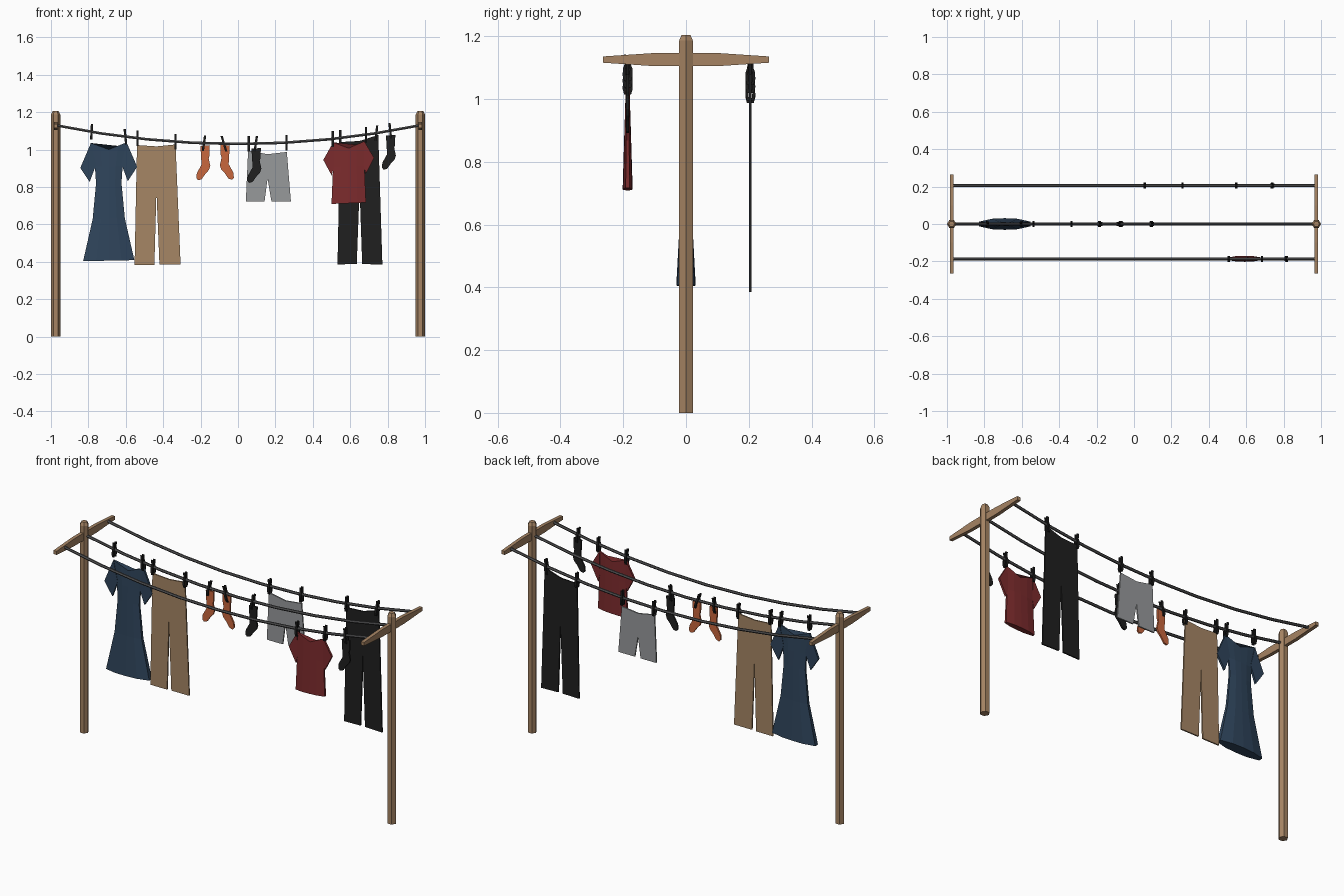
import bpy, bmesh, math
from mathutils import Vector

if "Cube" in bpy.data.objects:
    bpy.data.objects.remove(bpy.data.objects["Cube"])


def mat(name, r, g, b):
    m = bpy.data.materials.new(name)
    m.diffuse_color = (r, g, b, 1)
    m.use_nodes = True
    m.node_tree.nodes["Principled BSDF"].inputs["Base Color"].default_value = m.diffuse_color
    return m


WOOD = mat("wood", .38, .23, .125)
LINE = mat("line grey", .09, .09, .092)
CLIP = mat("peg black", .012, .012, .012)
BLACK = mat("black cloth", .014, .014, .014)
NAVY = mat("navy cloth", .028, .058, .105)
TAN = mat("tan cloth", .38, .24, .13)
RED = mat("red cloth", .2, .024, .026)
GREY = mat("grey cloth", .31, .32, .33)
ORANGE = mat("orange cloth", .58, .135, .048)


def finish(name, bm, material):
    bmesh.ops.recalc_face_normals(bm, faces=bm.faces)
    me = bpy.data.meshes.new(name)
    bm.to_mesh(me)
    bm.free()
    me.materials.append(material)
    ob = bpy.data.objects.new(name, me)
    bpy.context.collection.objects.link(ob)
    return ob


def loft(bm, rings):
    """Skin a list of point rings and cap both ends."""
    vs = [[bm.verts.new(p) for p in r] for r in rings]
    n = len(vs[0])
    for a, b in zip(vs, vs[1:]):
        for i in range(n):
            j = (i + 1) % n
            bm.faces.new((a[i], a[j], b[j], b[i]))
    bm.faces.new(vs[0])
    bm.faces.new(vs[-1])


def panel(name, pts, y, material, t=.004):
    """Flat cloth: an x,z outline with thickness."""
    bm = bmesh.new()
    loft(bm, [[(x, y + s * t, z) for x, z in pts] for s in (-1, 1)])
    return finish(name, bm, material)


def line_z(x):
    return 1.03 + .1 * (x / .975) ** 2


# posts and tapered crossarms
for side, sx in (("left", -.975), ("right", .975)):
    bm = bmesh.new()
    loft(bm, [[(sx + r * math.cos(k * math.pi / 3), r * math.sin(k * math.pi / 3), z)
               for k in range(6)] for z, r in ((0, .025), (1.187, .025), (1.205, .016))])
    finish(side + "_post", bm, WOOD)
    bm = bmesh.new()
    loft(bm, [[(sx + a * .01, y, 1.126 + b * h) for a, b in ((-1, -1), (1, -1), (1, 1), (-1, 1))]
              for y, h in ((-.265, .01), (-.1, .021), (.1, .021), (.265, .01))])
    finish(side + "_crossarm", bm, WOOD)

# three sagging lines
BACK, MID, FRONT = .205, 0, -.186
for name, y in (("back", BACK), ("middle", MID), ("front", FRONT)):
    bm = bmesh.new()
    rings = []
    for i in range(9):
        x = -.972 + .243 * i
        rings.append([(x, y + .008 * math.cos(k * math.pi / 3),
                       line_z(x) + .008 * math.sin(k * math.pi / 3)) for k in range(6)])
    loft(bm, rings)
    finish(name + "_line", bm, LINE)


# pegs: two crossing legs each, leaning a little
def peg(x, y, lean):
    bm = bmesh.new()
    z = line_z(x)
    for s in (-1, 1):
        rings = []
        for dz, dy, w in ((-.042, .007, .004), (-.024, .011, .005), (-.002, .011, .004),
                          (.014, .005, .004), (.042, .008, .003)):
            rings.append([(x + a * .006 + lean * dz, y + s * dy + b * w, z + dz)
                          for a, b in ((-1, -1), (1, -1), (1, 1), (-1, 1))])
        loft(bm, rings)
    finish("peg", bm, CLIP)


for y, pegs in ((MID, ((-.783, .05), (-.602, -.1), (-.537, 0), (-.334, 0), (-.182, .15),
                       (-.075, -.3), (.095, .15))),
                (BACK, ((.058, 0), (.259, 0), (.547, 0), (.74, .1))),
                (FRONT, ((.506, 0), (.684, 0), (.814, -.1)))):
    for x, lean in pegs:
        peg(x, y, lean)


# puffed garments: lens-shaped body plus two sleeves
def top_garment(name, cx, y, rows, sleeve, dip, slope, material):
    cols = ((-1, .4), (-.5, .9), (0, 1), (.5, .9), (1, .4))
    bm = bmesh.new()
    rings = []
    for i, (z, hw, t) in enumerate(rows):
        front, back = [], []
        for c, k in cols:
            px = cx + c * hw
            pz = z + slope * (px - cx) - (dip * (1 - abs(c)) if i == 0 else 0)
            front.append((px, y - t * k, pz))
            back.append((px, y + t * k, pz))
        rings.append(front + back[::-1])
    loft(bm, rings)
    for s in (-1, 1):
        loft(bm, [[(cx + s * a, y + d * .006, z + slope * s * a) for a, z in sleeve]
                  for d in (-1, 1)])
    finish(name, bm, material)


top_garment("dress", -.691, MID,
            ((1.037, .097, .006), (.91, .074, .01), (.82, .068, .013), (.63, .086, .019),
             (.406, .137, .031)),
            ((.095, 1.037), (.152, .905), (.102, .829), (.068, .92)), .037, .02, NAVY)
top_garment("shirt", .592, FRONT,
            ((1.042, .085, .007), (.91, .084, .01), (.713, .092, .016)),
            ((.083, 1.042), (.136, .95), (.091, .865), (.08, .91)), .035, .04, RED)

# trousers and shorts
panel("tan_trousers", ((-.54, 1.024), (-.436, 1.017), (-.334, 1.027), (-.307, .385),
                       (-.42, .385), (-.436, .78), (-.447, .383), (-.553, .383)), MID, TAN)
panel("black_trousers", ((.545, 1.04), (.65, 1.046), (.75, 1.078), (.772, .385),
                         (.664, .388), (.65, .79), (.635, .388), (.532, .386)), BACK, BLACK)
panel("grey_shorts", ((.054, .995), (.157, .975), (.261, .987), (.283, .722),
                      (.179, .722), (.158, .845), (.142, .722), (.042, .722)), BACK, GREY)

# socks: one profile, mirrored where the toe points right
SOCK = ((-.024, 0), (.026, .003), (.025, -.05), (.02, -.065), (.029, -.107), (.022, -.128),
        (.004, -.147), (-.018, -.178), (-.036, -.183), (-.046, -.172), (-.043, -.145),
        (-.018, -.1))
for name, x, z, y, m, material in (("orange_sock_left", -.177, 1.019, MID, 1, ORANGE),
                                   ("orange_sock_right", -.068, 1.022, MID, -1, ORANGE),
                                   ("black_sock_middle", .096, 1.005, MID, 1, BLACK),
                                   ("black_sock_front", .815, 1.075, FRONT, 1, BLACK)):
    panel(name, [(x + m * a, z + b) for a, b in SOCK], y, material, .005)
